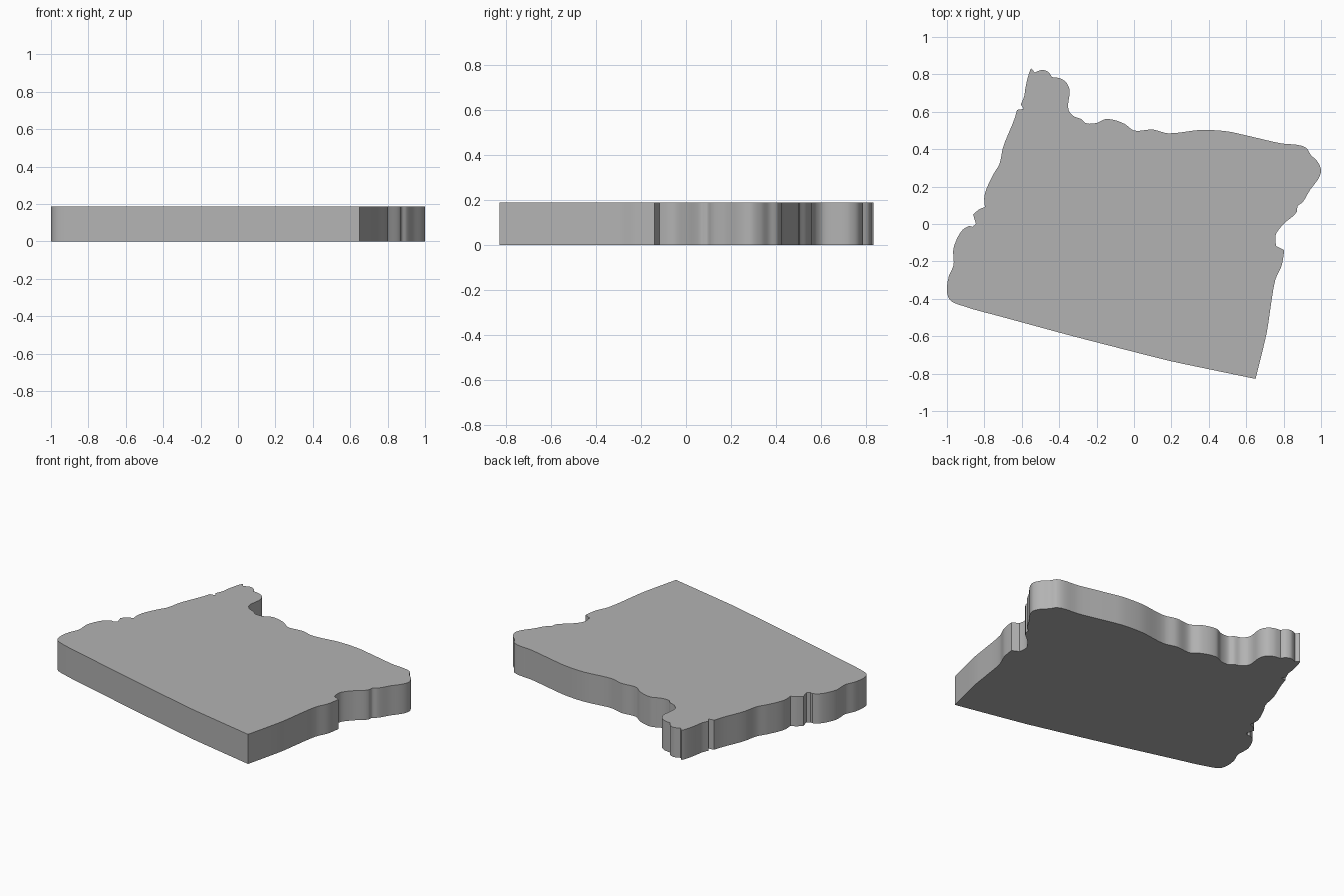
import bpy, bmesh, math
from mathutils import Vector
from mathutils.geometry import interpolate_bezier

if "Cube" in bpy.data.objects:
    bpy.data.objects.remove(bpy.data.objects["Cube"])

HEIGHT = 0.188
STEPS = 5

# Key points of the outline, counter-clockwise from the sharp front right corner
right_edge = [(.65, -.828), (.71, -.58), (.755, -.30), (.79, -.22), (.803, -.14), (.76, -.118),
              (.757, -.06), (.80, 0), (.87, .065), (.875, .095), (.90, .115), (.94, .18),
              (.99, .25), (1, .29), (.98, .335), (.945, .37)]
back_edge = [(.92, .408), (.78, .432), (.59, .476), (.50, .495), (.36, .503), (.18, .485),
             (.10, .505), (0, .50), (-.05, .535), (-.11, .557), (-.155, .56), (-.20, .54),
             (-.26, .54), (-.28, .56), (-.32, .575), (-.35, .61), (-.345, .72),
             (-.365, .76), (-.40, .78), (-.44, .785), (-.455, .81), (-.49, .824), (-.53, .81)]
left_edge = [(-.55, .832), (-.56, .81), (-.58, .73), (-.588, .68), (-.605, .64), (-.59, .615),
             (-.625, .61), (-.64, .56), (-.70, .41), (-.72, .32), (-.755, .26), (-.80, .15),
             (-.797, .09), (-.825, .08), (-.86, .05), (-.845, 0), (-.865, -.015),
             (-.88, -.01), (-.915, -.03), (-.965, -.13), (-.965, -.22), (-.99, -.28)]
front_edge = [(-1, -.36), (-.985, -.405), (-.90, -.443), (-.72, -.493), (-.345, -.595), (.19, -.732)]

pts = [Vector((x, y, 0)) for x, y in right_edge + back_edge + left_edge + front_edge]
n = len(pts)


def tangent(i):
    """Unit direction of the outline at a key point, or zero at a sharp corner."""
    before, after = pts[i] - pts[i - 1], pts[(i + 1) % n] - pts[i]
    if before.angle(after) > math.radians(48):
        return Vector((0, 0, 0))
    return (before.normalized() + after.normalized()).normalized()


# Smooth outline through the key points
outline = []
for i in range(n):
    p, q = pts[i], pts[(i + 1) % n]
    reach = min((q - p).length * 0.3, 0.05)
    outline += interpolate_bezier(p, p + tangent(i) * reach,
                                  q - tangent((i + 1) % n) * reach, q, STEPS + 1)[:-1]

# Extruded slab
bm = bmesh.new()
base = bm.faces.new([bm.verts.new(p) for p in outline])
top = bmesh.ops.extrude_face_region(bm, geom=[base], use_keep_orig=True)["geom"]
bmesh.ops.translate(bm, vec=(0, 0, HEIGHT),
                    verts=[v for v in top if isinstance(v, bmesh.types.BMVert)])
bmesh.ops.recalc_face_normals(bm, faces=bm.faces)
mesh = bpy.data.meshes.new("map_slab")
bm.to_mesh(mesh)
bm.free()
slab = bpy.data.objects.new("map_slab", mesh)
bpy.context.collection.objects.link(slab)

# Mid-grey colour
grey = bpy.data.materials.new("mid_grey")
grey.diffuse_color = (0.45, 0.45, 0.45, 1)
grey.use_nodes = True
grey.node_tree.nodes["Principled BSDF"].inputs["Base Color"].default_value = grey.diffuse_color
mesh.materials.append(grey)

# Smooth walls with crisp rims
bpy.context.view_layer.objects.active = slab
slab.select_set(True)
bpy.ops.object.shade_smooth_by_angle(angle=math.radians(40))
